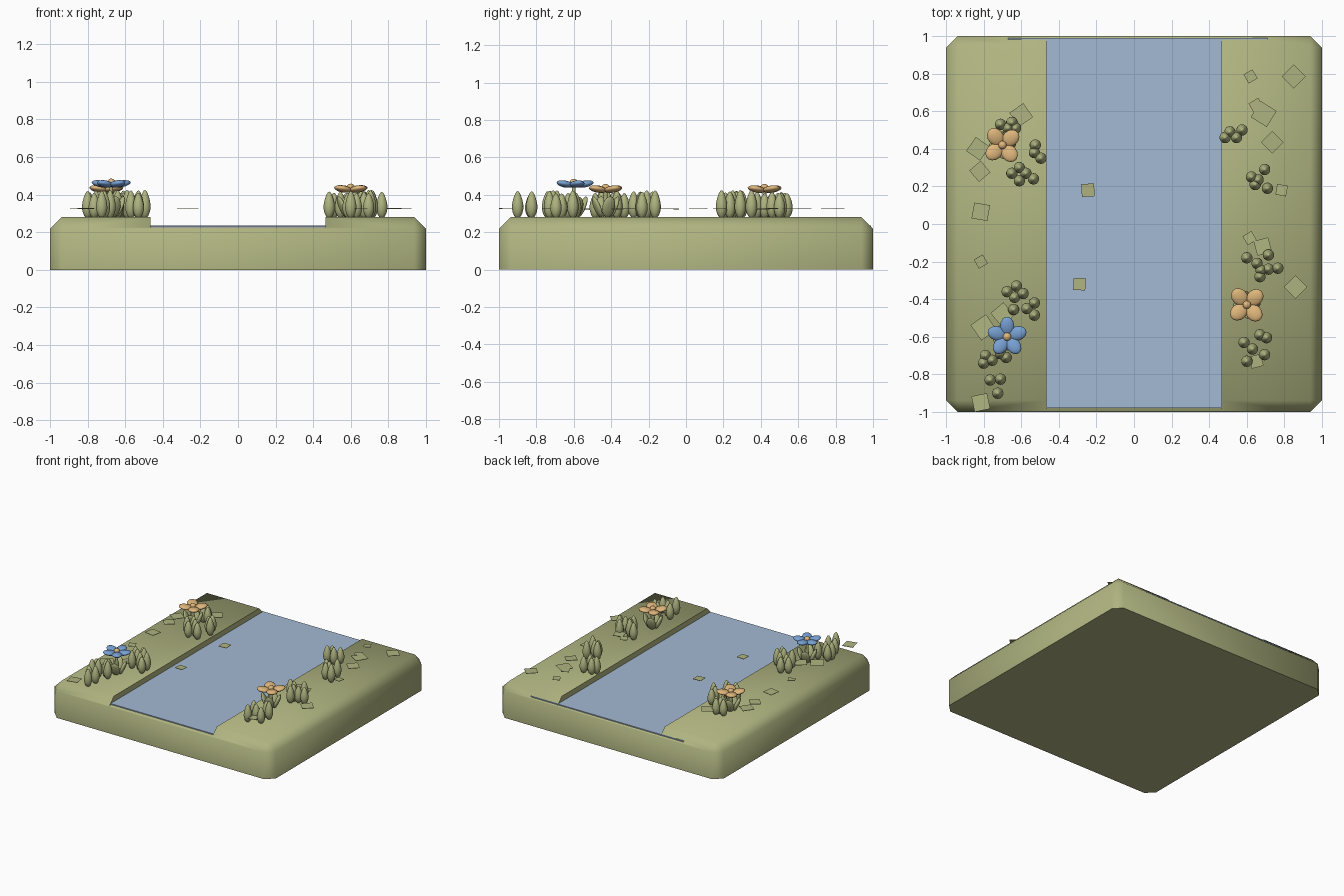
import bpy, bmesh, math, random
from mathutils import Matrix, Vector

if "Cube" in bpy.data.objects:
    bpy.data.objects.remove(bpy.data.objects["Cube"])

random.seed(4)
BANK_Z = 0.28


def material(name, rgb):
    m = bpy.data.materials.new(name)
    m.diffuse_color = (*rgb, 1)
    m.use_nodes = True
    m.node_tree.nodes["Principled BSDF"].inputs["Base Color"].default_value = m.diffuse_color
    return m


GREEN = material("moss green", (0.43, 0.455, 0.215))
WATER = material("pale water blue", (0.37, 0.49, 0.66))
BLUE = material("petal blue", (0.19, 0.36, 0.66))
ORANGE = material("petal orange", (0.74, 0.47, 0.20))


def finish(bm, name, mat, angle=60):
    me = bpy.data.meshes.new(name)
    bm.to_mesh(me)
    bm.free()
    me.materials.append(mat)
    for p in me.polygons:
        p.use_smooth = True
    me.set_sharp_from_angle(angle=math.radians(angle))
    ob = bpy.data.objects.new(name, me)
    bpy.context.collection.objects.link(ob)
    return ob


def box(bm, centre, size):
    mat = Matrix.Translation(centre) @ Matrix.Diagonal((*size, 1))
    return bmesh.ops.create_cube(bm, size=1, matrix=mat)["verts"]


def blob(bm, matrix, radii, taper=0.0):
    """Ellipsoid, narrowed toward its top by taper."""
    vs = bmesh.ops.create_uvsphere(bm, u_segments=14, v_segments=10, radius=1)["verts"]
    for v in vs:
        k = 1 - taper * max(v.co.z + 0.2, 0)
        v.co = matrix @ Vector((v.co.x * radii[0] * k, v.co.y * radii[1] * k, v.co.z * radii[2]))


# ground tile with chamfered top and corners
bm = bmesh.new()
box(bm, (0, 0, BANK_Z / 2), (2, 2, BANK_Z))
edges = [e for e in bm.edges if max(v.co.z for v in e.verts) > 0.1]
bmesh.ops.bevel(bm, geom=edges, offset=0.062, segments=1, affect='EDGES')
ground = finish(bm, "river_ground", GREEN, 50)

# channel cut through the tile
bm = bmesh.new()
box(bm, (0, 0, 0.425), (0.93, 2.4, 0.4))
cutter = finish(bm, "channel_cutter", GREEN)
cutter.hide_render = True
cutter.hide_viewport = False
mod = ground.modifiers.new("channel", 'BOOLEAN')
mod.operation = 'DIFFERENCE'
mod.solver = 'EXACT'
mod.object = cutter
bpy.context.view_layer.objects.active = ground
bpy.ops.object.modifier_apply(modifier=mod.name)
bpy.data.objects.remove(cutter)
for p in ground.data.polygons:
    p.use_smooth = True
ground.data.set_sharp_from_angle(angle=math.radians(50))

# water sheet, wide enough to poke out of the end chamfers
bm = bmesh.new()
box(bm, (0.02, 0.005, 0.232), (1.38, 1.97, 0.008))
finish(bm, "water", WATER)

# grass clumps: lists of blade positions
clumps = [
    [(-.71, .53), (-.65, .54), (-.67, .51), (-.63, .51)],
    [(-.525, .42), (-.53, .38), (-.495, .35)],
    [(-.65, .27), (-.61, .30), (-.61, .23), (-.575, .27), (-.535, .24)],
    [(-.675, -.36), (-.625, -.33), (-.635, -.39), (-.59, -.37)],
    [(-.64, -.455), (-.57, -.45), (-.53, -.42), (-.53, -.485)],
    [(-.79, -.70), (-.80, -.74), (-.755, -.725), (-.71, -.69), (-.68, -.71)],
    [(-.765, -.83), (-.71, -.825), (-.725, -.90)],
    [(.485, .46), (.51, .49), (.545, .46), (.575, .50)],
    [(.695, .29), (.625, .25), (.66, .235), (.645, .21), (.71, .19)],
    [(.60, -.18), (.655, -.21), (.715, -.165), (.675, -.245), (.715, -.24),
     (.67, -.28), (.765, -.235)],
    [(.585, -.63), (.67, -.59), (.705, -.605), (.63, -.665), (.695, -.695), (.60, -.73)],
]
for i, clump in enumerate(clumps):
    bm = bmesh.new()
    for x, y in clump:
        h = random.uniform(0.066, 0.076)
        blob(bm, Matrix.Translation((x, y, BANK_Z + h - 0.006)), (0.032, 0.032, h), 0.3)
    finish(bm, f"grass_clump_{i + 1}", GREEN)

# flat square flakes floating above bank and water: x, y, size, turn
flakes = [
    (-.60, .58, .09, 35), (-.83, .40, .09, 55), (-.82, .28, .08, 40), (-.815, .065, .085, -10),
    (-.815, -.20, .055, 30), (-.80, -.55, .10, 35), (-.70, -.48, .09, 40), (-.815, -.95, .085, 12),
    (-.245, .18, .068, 3), (-.29, -.32, .064, -3), (.62, .785, .055, 30), (.85, .785, .09, 45),
    (.65, .63, .06, 30), (.69, .585, .10, -32), (.735, .435, .085, 45), (.785, .18, .057, -10),
    (.615, -.075, .055, 30), (.685, -.12, .08, 15), (.86, -.335, .088, 45), (.65, -.73, .065, 15),
]
bm = bmesh.new()
for x, y, s, a in flakes:
    m = (Matrix.Translation((x, y, 0.325)) @ Matrix.Rotation(math.radians(a), 4, 'Z')
         @ Matrix.Rotation(random.uniform(-0.05, 0.05), 4, 'X') @ Matrix.Diagonal((s, s, 0.003, 1)))
    bmesh.ops.create_cube(bm, size=1, matrix=m)
finish(bm, "leaf_flakes", GREEN, 30)


def flower(name, x, y, z, count, turn, mat):
    base = Matrix.Translation((x, y, 0))
    # stem and leaves
    bm = bmesh.new()
    bmesh.ops.create_cone(bm, cap_ends=True, segments=10, radius1=0.012, radius2=0.01,
                          depth=z - BANK_Z, matrix=Matrix.Translation((x, y, (z + BANK_Z) / 2)))
    for k in range(4):
        m = (base @ Matrix.Rotation(math.radians(90 * k + 20), 4, 'Z')
             @ Matrix.Translation((0.048, 0, BANK_Z + 0.055)) @ Matrix.Rotation(0.4, 4, 'Y'))
        blob(bm, m, (0.016, 0.036, 0.06))
    finish(bm, name + "_stem_leaves", GREEN)
    # petals tilted up at the rim
    bm = bmesh.new()
    for k in range(count):
        m = (base @ Matrix.Rotation(math.radians(360 / count * k + turn), 4, 'Z')
             @ Matrix.Translation((0.056, 0, z)) @ Matrix.Rotation(-0.18, 4, 'Y'))
        blob(bm, m, (0.052, 0.042 if count == 4 else 0.038, 0.018))
    finish(bm, name + "_petals", mat)
    # centre
    bm = bmesh.new()
    blob(bm, base @ Matrix.Translation((0, 0, z + 0.008)), (0.022, 0.022, 0.02))
    finish(bm, name + "_centre", ORANGE)


flower("orange_flower_left", -.70, .42, 0.43, 4, 40, ORANGE)
flower("orange_flower_right", .60, -.43, 0.43, 4, 42, ORANGE)
flower("blue_flower", -.675, -.60, 0.457, 5, 90, BLUE)
